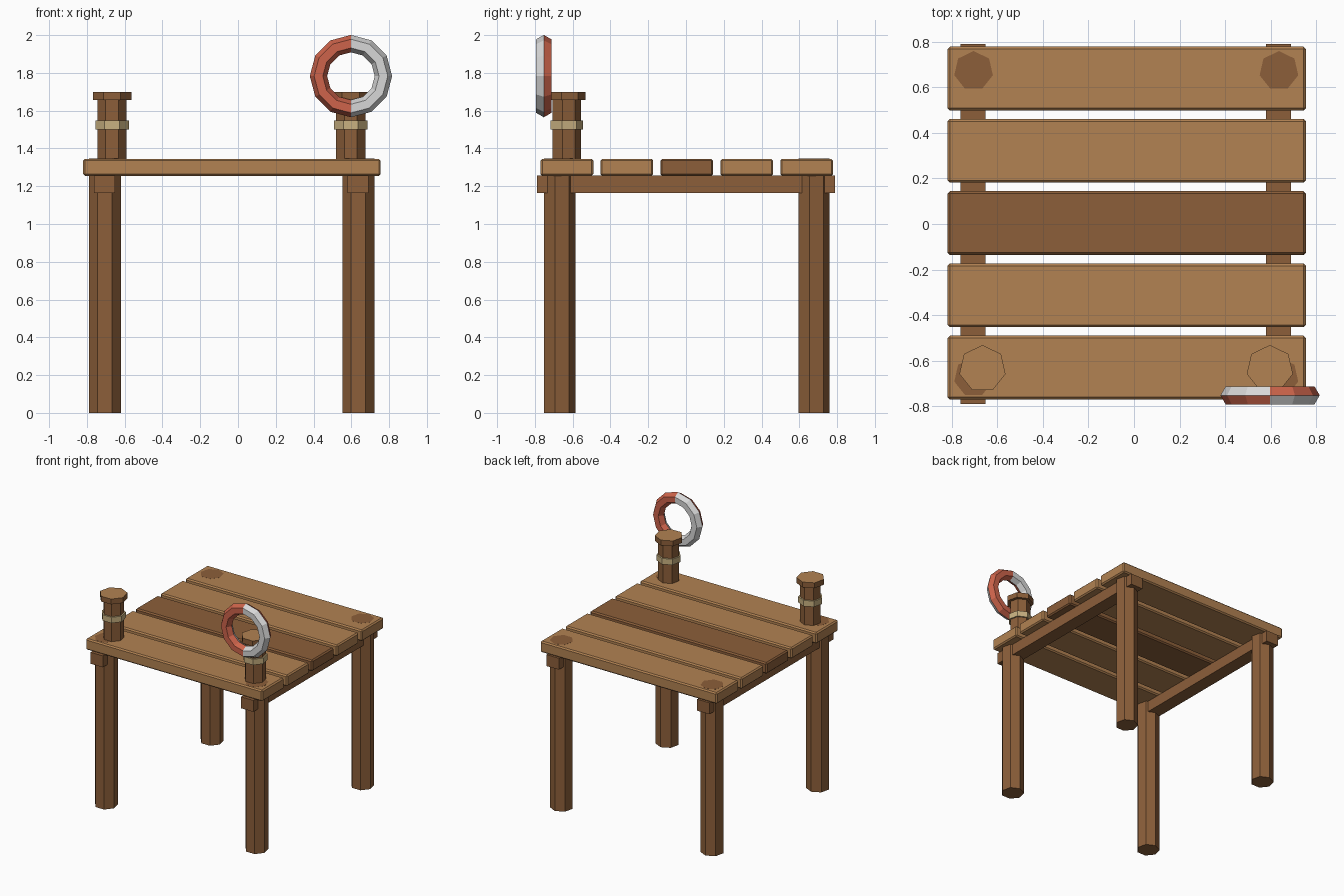
import bpy
import bmesh
from math import cos, sin, pi, tau

cube = bpy.data.objects.get("Cube")
if cube:
    bpy.data.objects.remove(cube, do_unlink=True)


def material(name, r, g, b):
    mat = bpy.data.materials.new(name)
    mat.use_nodes = True
    mat.diffuse_color = (r, g, b, 1)
    mat.node_tree.nodes["Principled BSDF"].inputs["Base Color"].default_value = (r, g, b, 1)
    return mat


LIGHT = material("light_wood", 0.445, 0.223, 0.084)
BROWN = material("brown_wood", 0.262, 0.114, 0.042)
ROPE = material("rope_tan", 0.58, 0.44, 0.22)
RED = material("ring_red", 0.61, 0.127, 0.07)
WHITE = material("ring_white", 0.68, 0.68, 0.68)


def finish(name, bm, *mats):
    bmesh.ops.recalc_face_normals(bm, faces=bm.faces[:])
    mesh = bpy.data.meshes.new(name)
    bm.to_mesh(mesh)
    bm.free()
    for mat in mats:
        mesh.materials.append(mat)
    obj = bpy.data.objects.new(name, mesh)
    bpy.context.collection.objects.link(obj)
    return obj


def box(name, center, size, mat, bevel=0):
    bm = bmesh.new()
    bmesh.ops.create_cube(bm, size=1)
    bmesh.ops.scale(bm, vec=size, verts=bm.verts)
    bmesh.ops.translate(bm, vec=center, verts=bm.verts)
    if bevel:
        bmesh.ops.bevel(bm, geom=bm.edges[:], offset=bevel, segments=1, affect='EDGES')
    return finish(name, bm, mat)


def log(name, x, y, z0, z1, radius, mat, top=None):
    """Seven-sided upright log with one corner pointing to the back."""
    bm = bmesh.new()
    rings = [[bm.verts.new((x + radius * cos(pi / 2 + i * tau / 7),
                            y + radius * sin(pi / 2 + i * tau / 7), z))
              for i in range(7)] for z in (z0, z1)]
    low, high = rings
    bm.faces.new(low[::-1])
    end = bm.faces.new(high)
    for i in range(7):
        j = (i + 1) % 7
        bm.faces.new((low[i], low[j], high[j], high[i]))
    if top:
        end.material_index = 1
    return finish(name, bm, mat, top or mat)


# Deck planks, the middle one darker
for i in range(5):
    box(f"plank_{i + 1}", (-0.032, 0.004 + (i - 2) * 0.3175, 1.3), (1.575, 0.28, 0.09),
        BROWN if i == 2 else LIGHT, bevel=0.01)

# Rails, legs and mooring posts on each side
for side, rail_x, leg_x, post_x in (("right", -0.707, -0.705, -0.666),
                                    ("left", 0.635, 0.637, 0.597)):
    box(f"{side}_rail", (rail_x, 0, 1.211), (0.11, 1.58, 0.092), BROWN)
    for end, y in (("front", -0.673), ("back", 0.673)):
        log(f"{end}_{side}_leg", leg_x, y, 0, 1.3455, 0.087, BROWN)
    post_y = -0.636
    log(f"{side}_post", post_x, post_y, 1.3, 1.67, 0.079, BROWN)
    log(f"{side}_post_rope", post_x, post_y, 1.5, 1.547, 0.091, ROPE)
    log(f"{side}_post_cap", post_x, post_y, 1.657, 1.7, 0.104, BROWN, LIGHT)

# Life ring: colours swap across its middle plane and its halves
cx, cy, cz = 0.598, -0.753, 1.783
major, minor = 0.172, 0.046
bm = bmesh.new()
grid = []
for i in range(12):
    a = i * tau / 12
    grid.append([])
    for j in range(6):
        b = j * tau / 6
        r = major + minor * cos(b)
        grid[i].append(bm.verts.new((cx + r * cos(a), cy + minor * sin(b), cz + r * sin(a))))
for i in range(12):
    for j in range(6):
        k, m = (i + 1) % 12, (j + 1) % 6
        face = bm.faces.new((grid[i][j], grid[k][j], grid[k][m], grid[i][m]))
        mid = face.calc_center_median()
        face.material_index = int((mid.x > cx) == (mid.y < cy))
finish("life_ring", bm, RED, WHITE)
